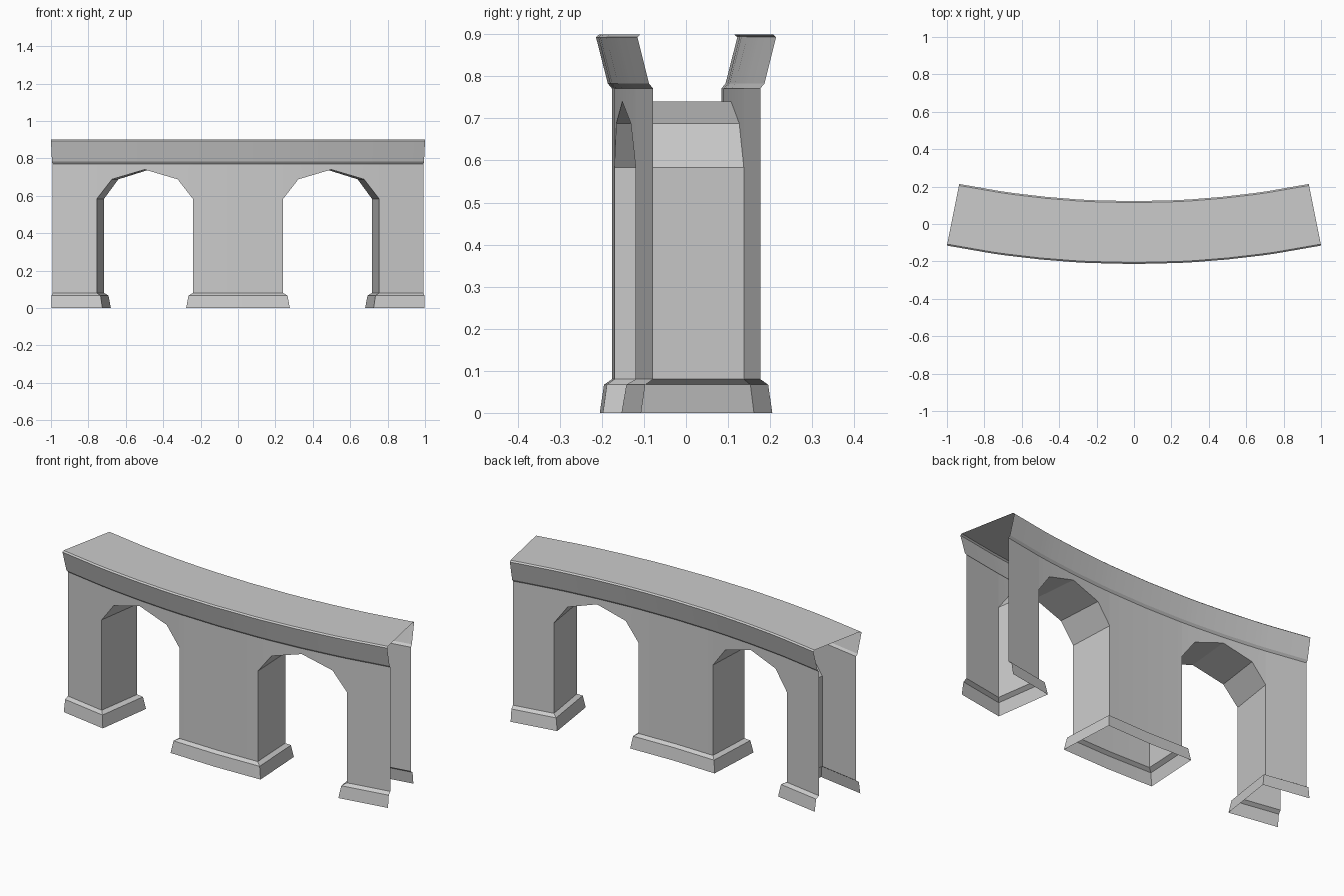
import bpy
from math import sin, cos, radians

if "Cube" in bpy.data.objects:
    bpy.data.objects.remove(bpy.data.objects["Cube"])

R, CY = 4.958, 4.912           # centreline radius and centre of the curve
END = radians(11.25)           # half angle of the whole span
MID = END / 2                  # centre angle of each arch
WALL = 0.13                    # half width of the walls
WALL_TOP, PIER_BOTTOM = 0.771, 0.08
# Arch outline: (angle from arch centre, height)
ARCH = [(-0.0508, 0.583), (-0.0347, 0.688), (0, 0.74), (0.0347, 0.688), (0.0508, 0.583)]
JAMB_IN, JAMB_OUT = MID - 0.0508, MID + 0.0508


def place(a, out, z):
    """Angle along the bridge, offset toward the back (+) or front (-), height."""
    r = R - out
    return (r * sin(a), CY - r * cos(a), z)


def loft(name, grids):
    """Skin one or more grids of (angle, offset, z) points."""
    verts, faces = [], []
    for rows in grids:
        base, n = len(verts), len(rows[0])
        verts += [place(*p) for row in rows for p in row]
        for i in range(len(rows) - 1):
            for j in range(n - 1):
                k = base + i * n + j
                faces.append((k, k + n, k + n + 1, k + 1))
    me = bpy.data.meshes.new(name)
    me.from_pydata(verts, [], faces)
    me.update()
    ob = bpy.data.objects.new(name, me)
    bpy.context.collection.objects.link(ob)
    return ob


arch_angles = [MID + a for a, _ in ARCH]
stations = sorted([-END, 0, END] + arch_angles + [-a for a in arch_angles])

# Deck with flared parapet sides
half = [(-0.13, 0.771), (-0.14, 0.783), (-0.168, 0.893), (-0.16, 0.9)]
profile = half + [(-o, z) for o, z in reversed(half)]
parts = [loft("deck_parapet", [[[(a, o, z) for o, z in profile] for a in stations]])]

# Front and back walls: pier panels plus spandrels above the arches
spans = [[(-END, PIER_BOTTOM), (-JAMB_OUT, PIER_BOTTOM)],
         [(a - MID, z) for a, z in ARCH],
         [(-JAMB_IN, PIER_BOTTOM), (0, PIER_BOTTOM), (JAMB_IN, PIER_BOTTOM)],
         [(a + MID, z) for a, z in ARCH],
         [(JAMB_OUT, PIER_BOTTOM), (END, PIER_BOTTOM)]]
for name, off in (("front_wall", -WALL), ("back_wall", WALL)):
    grids = []
    for span in spans:
        rows = [[(a, off, z), (a, off, WALL_TOP)] for a, z in span]
        grids.append(rows if off < 0 else rows[::-1])
    parts.append(loft(name, grids))

# Arch jambs and soffits
outline = [(ARCH[0][0], PIER_BOTTOM)] + ARCH + [(ARCH[-1][0], PIER_BOTTOM)]
for name, c in (("left_arch", -MID), ("right_arch", MID)):
    parts.append(loft(name, [[[(a + c, WALL, z), (a + c, -WALL, z)] for a, z in outline]]))

# Plinths: (height, outward offset, angular offset at the jambs)
LEVELS = [(0, 0.029, 0.0068), (0.067, 0.019, 0.0045), (PIER_BOTTOM, 0, 0)]


def plinth(name, path):
    """Path of (angle, front/back side, jamb direction), anticlockwise from above."""
    rows = [[(a + d * da, s * (WALL + o), z) for z, o, da in LEVELS] for a, s, d in path]
    parts.append(loft(name, [rows]))


plinth("left_plinth", [(-END, -1, 0), (-JAMB_OUT, -1, 1), (-JAMB_OUT, 1, 1), (-END, 1, 0)])
plinth("centre_plinth", [(-JAMB_IN, -1, -1), (0, -1, 0), (JAMB_IN, -1, 1),
                         (JAMB_IN, 1, 1), (0, 1, 0), (-JAMB_IN, 1, -1), (-JAMB_IN, -1, -1)])
plinth("right_plinth", [(END, 1, 0), (JAMB_OUT, 1, -1), (JAMB_OUT, -1, -1), (END, -1, 0)])

# Smooth along the curve, crisp at the corners
for ob in parts:
    ob.select_set(True)
bpy.context.view_layer.objects.active = parts[0]
bpy.ops.object.shade_smooth_by_angle(angle=radians(25))
